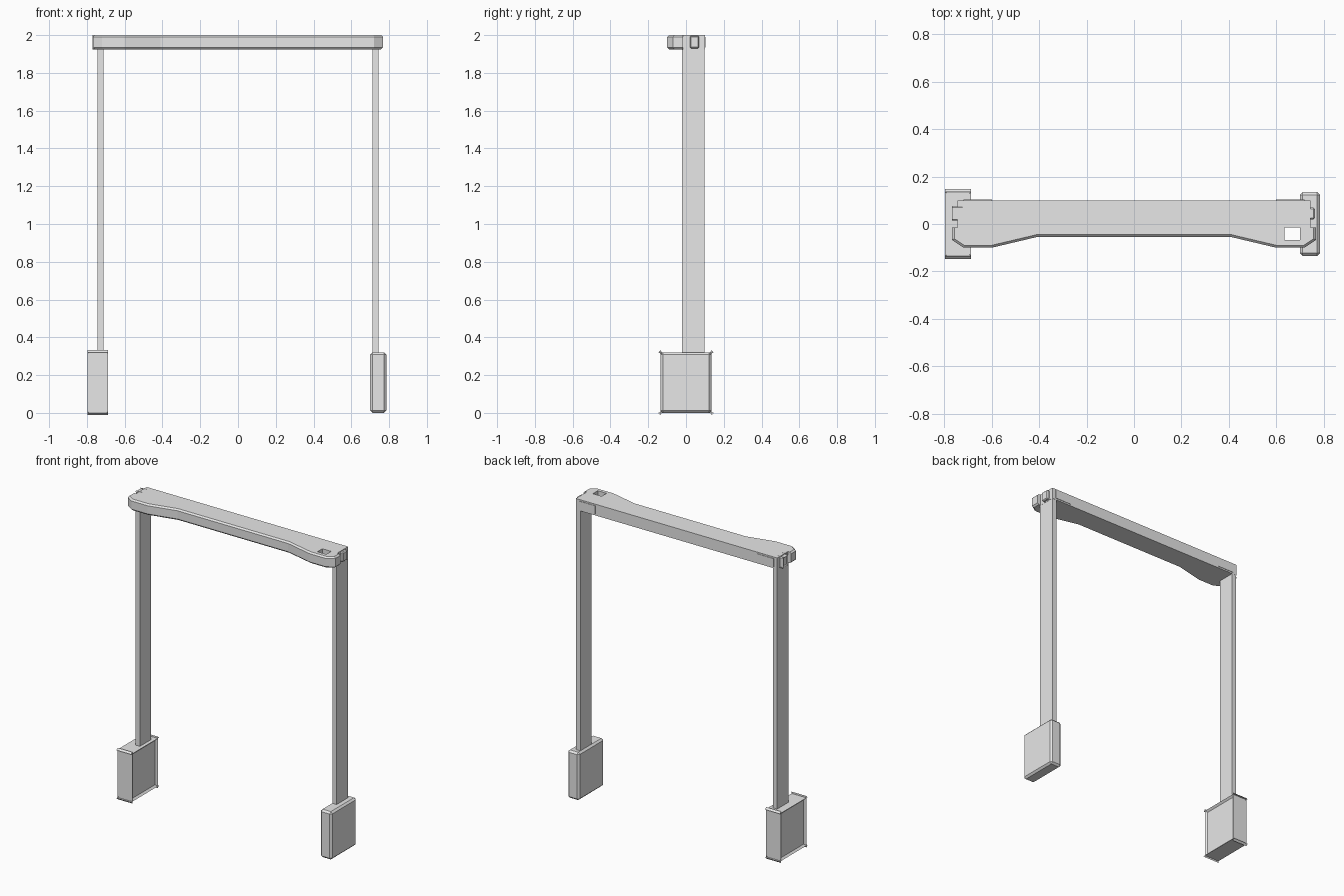
import bpy
import bmesh

# Remove the default cube
cube = bpy.data.objects.get("Cube")
if cube:
    bpy.data.objects.remove(cube, do_unlink=True)

# Single grey finish
grey = bpy.data.materials.new("light_grey")
grey.use_nodes = True
colour = (0.8, 0.8, 0.8, 1)
grey.diffuse_color = colour
grey.node_tree.nodes["Principled BSDF"].inputs["Base Color"].default_value = colour


def finish(name, bm):
    bmesh.ops.recalc_face_normals(bm, faces=bm.faces[:])
    mesh = bpy.data.meshes.new(name)
    bm.to_mesh(mesh)
    bm.free()
    mesh.materials.append(grey)
    obj = bpy.data.objects.new(name, mesh)
    bpy.context.scene.collection.objects.link(obj)
    return obj


def box(name, xs, ys, zs, side=1, bevel=0):
    """Box between the given limits, mirrored in x when side is -1."""
    bm = bmesh.new()
    bmesh.ops.create_cube(bm, size=1)
    for v in bm.verts:
        v.co = [sum(lim) / 2 + c * (lim[1] - lim[0])
                for c, lim in zip(v.co, (xs, ys, zs))]
        v.co.x *= side
    if bevel:
        bmesh.ops.bevel(bm, geom=bm.edges[:], offset=bevel, segments=1,
                        affect='EDGES')
    return finish(name, bm)


# Crossbar: mirrored outline, extruded, front edges chamfered
BOTTOM, TOP = 1.925, 2.0
half = [(0.41, -0.055), (0.6, -0.1), (0.72, -0.1), (0.768, -0.068),
        (0.768, -0.015), (0.745, -0.015), (0.745, 0.1)]
outline = half + [(-x, y) for x, y in reversed(half)]
bm = bmesh.new()
base = bm.faces.new([bm.verts.new((x, y, BOTTOM)) for x, y in outline])
extruded = bmesh.ops.extrude_face_region(bm, geom=[base])
for v in extruded["geom"]:
    if isinstance(v, bmesh.types.BMVert):
        v.co.z = TOP
bmesh.ops.recalc_face_normals(bm, faces=bm.faces[:])
rim = [e for e in bm.edges
       if abs(e.verts[0].co.z - e.verts[1].co.z) < 0.001
       and max(v.co.y for v in e.verts) < -0.01
       and not (abs(e.verts[0].co.y - e.verts[1].co.y) < 0.001
                and e.verts[0].co.y > -0.03)]
bmesh.ops.bevel(bm, geom=rim, offset=0.01, segments=1, affect='EDGES')
crossbar = finish("crossbar", bm)

# Square holes through the crossbar ends
for side in (1, -1):
    cutter = box("hole_cutter", (0.635, 0.7), (-0.067, -0.015),
                 (1.8, 2.1), side)
    cutter.hide_render = True
    mod = crossbar.modifiers.new("hole", 'BOOLEAN')
    mod.operation = 'DIFFERENCE'
    mod.solver = 'EXACT'
    mod.object = cutter
    bpy.context.view_layer.objects.active = crossbar
    bpy.ops.object.modifier_apply(modifier=mod.name)
    bpy.data.objects.remove(cutter, do_unlink=True)

# Posts, feet, end tabs and back plates on both sides
for side, label in ((1, "left"), (-1, "right")):
    box(label + "_foot", (0.7, 0.785), (-0.135, 0.135), (0, 0.32), side, 0.012)
    box(label + "_post", (0.712, 0.744), (-0.02, 0.099), (0.3, 1.995), side)
    box(label + "_end_tab", (0.73, 0.763), (0.02, 0.07), (1.93, 1.995), side,
        0.006)
    box(label + "_back_plate", (0.6, 0.72), (0.095, 0.103), (1.935, 1.99), side)
